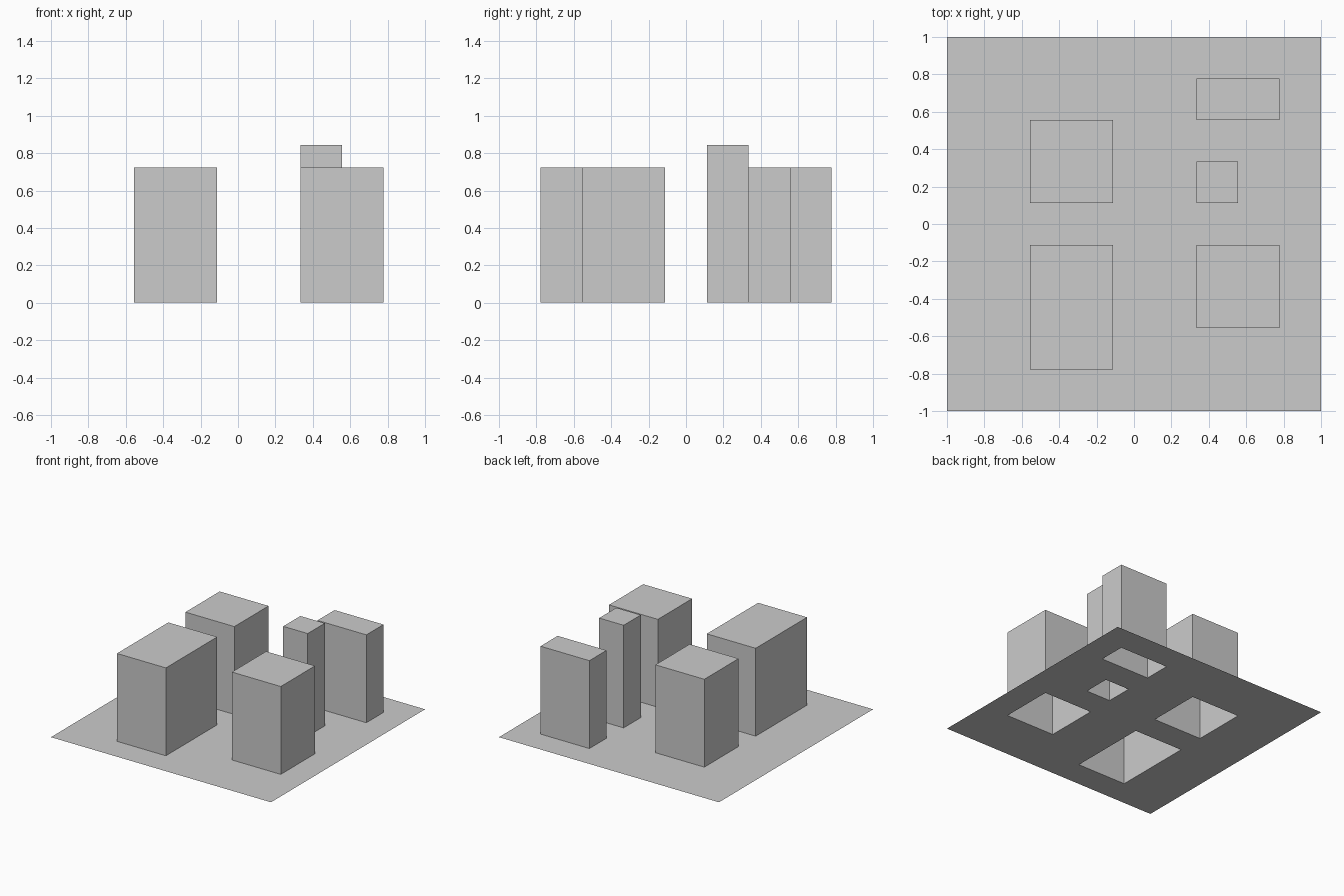
import bpy
import bmesh
from mathutils import Matrix

if "Cube" in bpy.data.objects:
    bpy.data.objects.remove(bpy.data.objects["Cube"])

CELL = 2 / 9  # the ground is a 9 x 9 grid of city cells

# name: (x start, x end, y start, y end) in cells, height
BUILDINGS = {
    "building_back_left": ((2, 4, 5, 7), 0.722),
    "building_front_left": ((2, 4, 1, 4), 0.722),
    "building_back_right": ((6, 8, 7, 8), 0.722),
    "tower_right": ((6, 7, 5, 6), 0.843),
    "building_front_right": ((6, 8, 2, 4), 0.722),
}


def make_object(name, bm):
    mesh = bpy.data.meshes.new(name)
    bm.to_mesh(mesh)
    bm.free()
    obj = bpy.data.objects.new(name, mesh)
    bpy.context.collection.objects.link(obj)
    return obj


def bounds(cells):
    return [c * CELL - 1 for c in cells]


def covered(face):
    p = face.calc_center_median()
    for cells, _ in BUILDINGS.values():
        x0, x1, y0, y1 = bounds(cells)
        if x0 < p.x < x1 and y0 < p.y < y1:
            return True
    return False


# Ground sheet, open under each building
bm = bmesh.new()
bmesh.ops.create_grid(bm, x_segments=9, y_segments=9, size=1)
bmesh.ops.delete(bm, geom=[f for f in bm.faces if covered(f)], context='FACES')
make_object("ground", bm)

# Hollow building shells: four walls and a roof, no floor
for name, (cells, height) in BUILDINGS.items():
    x0, x1, y0, y1 = bounds(cells)
    place = Matrix.Translation(((x0 + x1) / 2, (y0 + y1) / 2, height / 2))
    scale = Matrix.Diagonal((x1 - x0, y1 - y0, height, 1))
    bm = bmesh.new()
    bmesh.ops.create_cube(bm, size=1, matrix=place @ scale)
    bm.normal_update()
    floor = [f for f in bm.faces if f.normal.z < -0.5]
    bmesh.ops.delete(bm, geom=floor, context='FACES_ONLY')
    make_object(name, bm)
